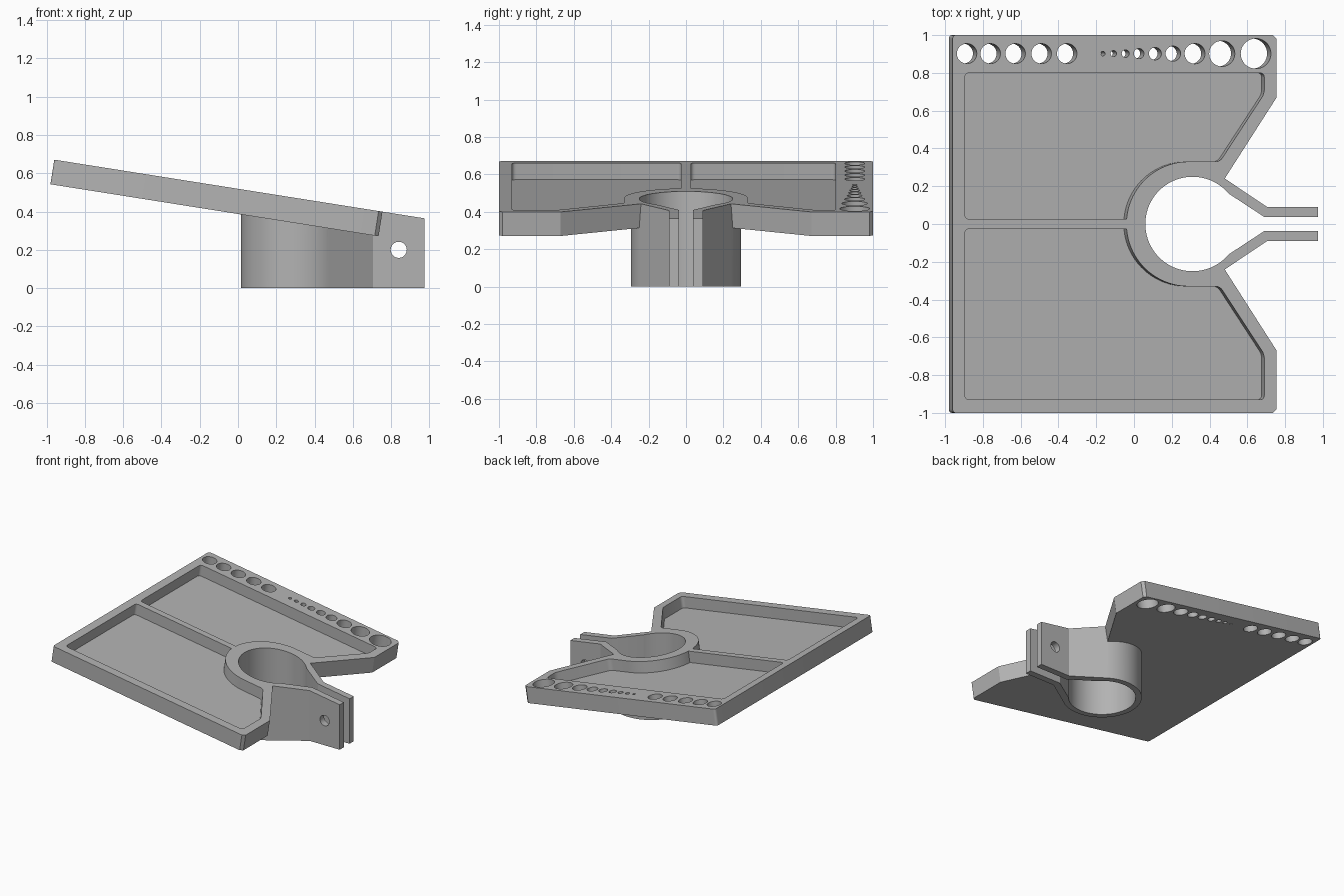
import bpy, bmesh, math
from mathutils import Matrix, Vector

cube = bpy.data.objects.get("Cube")
if cube:
    bpy.data.objects.remove(cube)

TILT = math.radians(9)
THICK, DEPTH = 0.13, 0.09          # tray thickness and pocket depth
RING_X, BORE, RING = 0.31, 0.25, 0.295
# Tray frame: origin on the sloping top plane, local z is its normal
TRAY = Matrix.Translation((0, 0, 0.519)) @ Matrix.Rotation(TILT, 4, 'Y')
UPRIGHT = Matrix.Identity(4)

grey = bpy.data.materials.new("light grey plastic")
grey.use_nodes = True
colour = (0.45, 0.45, 0.45, 1)
grey.diffuse_color = colour
grey.node_tree.nodes["Principled BSDF"].inputs["Base Color"].default_value = colour


def arc(cx, cy, r, start, end, steps):
    angles = [math.radians(start + (end - start) * i / steps) for i in range(steps + 1)]
    return [(cx + r * math.cos(a), cy + r * math.sin(a)) for a in angles]


def rounded(points, r, steps=5):
    """Round each corner of an outline that is sharper than a fine arc step."""
    out = []
    for i, p in enumerate(points):
        p = Vector(p)
        a, b = Vector(points[i - 1]) - p, Vector(points[(i + 1) % len(points)]) - p
        if min(a.length, b.length) < 2 * r:
            out.append(tuple(p))
            continue
        a, b = p + a.normalized() * r, p + b.normalized() * r
        for k in range(steps + 1):
            t = k / steps
            out.append(tuple(a * (1 - t) ** 2 + p * 2 * t * (1 - t) + b * t ** 2))
    return out


def add_prism(bm, outline, low, high, frame, stretch=1.0):
    base = [bm.verts.new(frame @ Vector((x * stretch, y, low))) for x, y in outline]
    face = bm.faces.new(base)
    top = bmesh.ops.extrude_face_region(bm, geom=[face])["geom"]
    shift = frame.to_3x3() @ Vector((0, 0, high - low))
    bmesh.ops.translate(bm, vec=shift, verts=[g for g in top if isinstance(g, bmesh.types.BMVert)])


def prisms(name, outlines, low, high, frame=UPRIGHT):
    bm = bmesh.new()
    stretch = 1 / math.cos(TILT) if frame is TRAY else 1.0
    for outline in outlines:
        add_prism(bm, outline, low, high, frame, stretch)
    bmesh.ops.recalc_face_normals(bm, faces=bm.faces)
    mesh = bpy.data.meshes.new(name)
    bm.to_mesh(mesh)
    bm.free()
    mesh.materials.append(grey)
    obj = bpy.data.objects.new(name, mesh)
    bpy.context.collection.objects.link(obj)
    return obj


def combine(target, tool, operation):
    mod = target.modifiers.new("combine", 'BOOLEAN')
    mod.operation, mod.solver, mod.object = operation, 'EXACT', tool
    bpy.context.view_layer.objects.active = target
    bpy.ops.object.modifier_apply(modifier=mod.name)
    bpy.data.objects.remove(tool)


def mirrored(half):
    return half + [(x, -y) for x, y in reversed(half)]


# Tray plate with a V notch leading to the ring
left_corners = rounded([(-0.96, 1), (-0.96, -1), (0.755, -1), (0.755, 1)], 0.02)[:12]
plate = left_corners + [(0.735, -1), (0.755, -0.98), (0.755, -0.67), (0.48, -0.24), (RING_X, 0),
                        (0.48, 0.24), (0.755, 0.67), (0.755, 0.98), (0.735, 1)]
tray = prisms("tool_tray", [plate], -THICK, 0.1, TRAY)

# Upright clamp: ring body and two arms
body = mirrored([(0.975, 0.09), (0.705, 0.09)] + arc(RING_X, 0, RING, 54.5, 179, 32))
combine(tray, prisms("clamp", [body], 0, 0.8), 'UNION')

# Trim everything along the sloping top plane
block = [(-2, -2), (2, -2), (2, 2), (-2, 2)]
combine(tray, prisms("top_trim", [block], 0, 2, TRAY), 'DIFFERENCE')

# Bore and the slot between the arms
keyhole = mirrored([(1.2, 0.037), (0.69, 0.037)] + arc(RING_X, 0, BORE, 40, 179, 40))
combine(tray, prisms("bore", [keyhole], -0.2, 1), 'DIFFERENCE')

# Two shallow pockets either side of the centre rib
pockets = []
for side, edge in ((1, 0.80), (-1, 0.93)):
    shape = [(-0.895, 0.026)] + arc(0.29, 0, 0.33, 175.5, 90, 24)
    shape += [(0.455, 0.33), (0.69, 0.69), (0.69, edge), (-0.895, edge)]
    pockets.append(rounded([(x, side * y) for x, y in shape], 0.025))
combine(tray, prisms("pockets", pockets, -DEPTH, 0.3, TRAY), 'DIFFERENCE')

# Row of tool holes: five equal, then nine growing
holes = [(-0.885, .053), (-0.76, .053), (-0.628, .053), (-0.49, .053), (-0.355, .053),
         (-0.165, .012), (-0.108, .016), (-0.045, .02), (0.026, .027), (0.112, .033),
         (0.207, .04), (0.322, .054), (0.466, .068), (0.645, .08)]
circles = [arc(x, 0.902, r, 0, 350, 35) for x, r in holes]
combine(tray, prisms("tool_holes", circles, -0.3, 0.3, TRAY), 'DIFFERENCE')

# Bolt hole through both arms
sideways = Matrix.Rotation(math.radians(90), 4, 'X')
combine(tray, prisms("bolt_hole", [arc(0.84, 0.2, 0.042, 0, 350, 35)], -0.3, 0.3, sideways), 'DIFFERENCE')

# Smooth curved walls, keep edges crisp
bpy.ops.object.select_all(action='DESELECT')
tray.select_set(True)
bpy.context.view_layer.objects.active = tray
bpy.ops.object.shade_smooth_by_angle(angle=math.radians(25))
